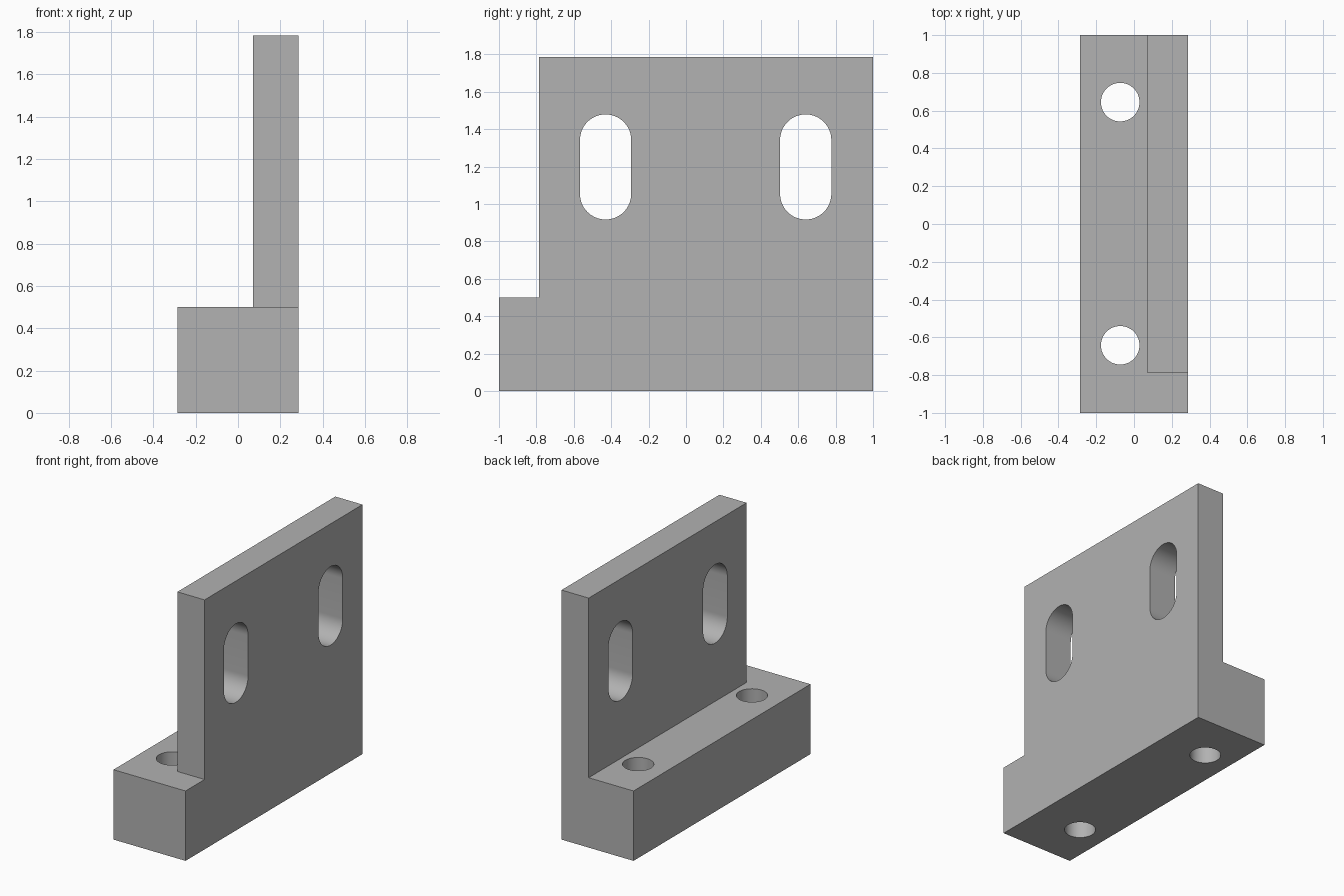
import bpy, bmesh
from math import pi, cos, sin
from mathutils import Vector

default = bpy.data.objects.get("Cube")
if default:
    bpy.data.objects.remove(default, do_unlink=True)

HALF_X, HALF_Y, TOP = 0.285, 1.0, 1.785
BASE_TOP, PLATE_X, PLATE_Y = 0.5, 0.07, -0.785

grey = bpy.data.materials.new("plain grey")
grey.use_nodes = True
colour = (0.445, 0.445, 0.445, 1)
grey.diffuse_color = colour
grey.node_tree.nodes["Principled BSDF"].inputs["Base Color"].default_value = colour


def prism(name, outline, direction):
    """Extrude a closed outline of 3D points along a direction."""
    bm = bmesh.new()
    face = bm.faces.new([bm.verts.new(p) for p in outline])
    moved = bmesh.ops.extrude_face_region(bm, geom=[face])["geom"]
    bmesh.ops.translate(bm, vec=Vector(direction),
                        verts=[v for v in moved if isinstance(v, bmesh.types.BMVert)])
    bmesh.ops.recalc_face_normals(bm, faces=bm.faces)
    mesh = bpy.data.meshes.new(name)
    bm.to_mesh(mesh)
    bm.free()
    mesh.materials.append(grey)
    obj = bpy.data.objects.new(name, mesh)
    bpy.context.collection.objects.link(obj)
    return obj


def slot_outline(radius, straight, steps=32):
    """Round outline, stretched by a straight length on its second axis."""
    points = []
    for side in (1, -1):
        for i in range(steps + (1 if straight else 0)):
            a = pi * i / steps
            points.append((side * radius * cos(a), side * (radius * sin(a) + straight / 2)))
    return points


def cut(body, cutter):
    mod = body.modifiers.new(cutter.name, "BOOLEAN")
    mod.operation, mod.solver, mod.object = "DIFFERENCE", "EXACT", cutter
    bpy.context.view_layer.objects.active = body
    bpy.ops.object.modifier_apply(modifier=mod.name)
    bpy.data.objects.remove(cutter, do_unlink=True)


# Solid block for the base and the upright plate
bracket = prism("angle_bracket",
                [(-HALF_X, -HALF_Y, 0), (HALF_X, -HALF_Y, 0),
                 (HALF_X, HALF_Y, 0), (-HALF_X, HALF_Y, 0)], (0, 0, TOP))

# Remove everything above the base except the upright plate
step = [(-1, -2), (1, -2), (1, PLATE_Y), (PLATE_X, PLATE_Y), (PLATE_X, 2), (-1, 2)]
cut(bracket, prism("step_cutter", [(x, y, BASE_TOP) for x, y in step], (0, 0, 2)))

# Vertical bolt holes through the base
for y in (-0.642, 0.645):
    cut(bracket, prism("bolt_hole_cutter",
                       [(u - 0.073, v + y, -0.2) for u, v in slot_outline(0.102, 0)],
                       (0, 0, 1)))

# Long adjustment slots through the plate
for y in (-0.43, 0.64):
    cut(bracket, prism("slot_cutter",
                       [(-0.2, u + y, v + 1.198) for u, v in slot_outline(0.137, 0.288)],
                       (1, 0, 0)))

# Smooth hole walls, crisp edges elsewhere
bpy.ops.object.select_all(action="DESELECT")
bracket.select_set(True)
bpy.context.view_layer.objects.active = bracket
bpy.ops.object.shade_smooth_by_angle(angle=pi / 6)
